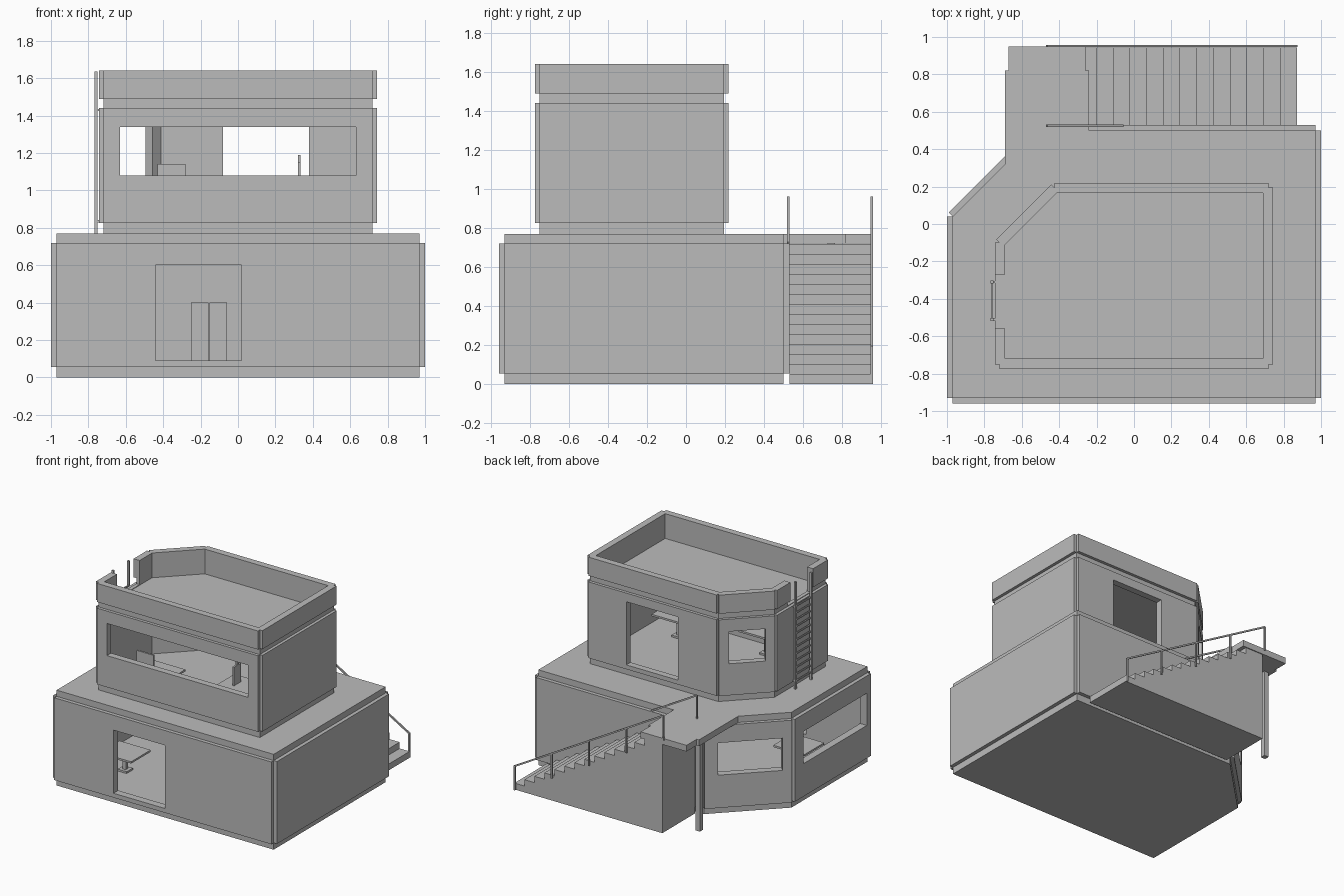
import bpy, bmesh
from mathutils import Vector

if "Cube" in bpy.data.objects:
    bpy.data.objects.remove(bpy.data.objects["Cube"])

GREY = (0.5, 0.5, 0.5, 1)
mat = bpy.data.materials.new("concrete grey")
mat.use_nodes = True
mat.diffuse_color = GREY
bsdf = mat.node_tree.nodes["Principled BSDF"]
bsdf.inputs["Base Color"].default_value = GREY
bsdf.inputs["Roughness"].default_value = 0.9


def finish(name, bm):
    bmesh.ops.recalc_face_normals(bm, faces=bm.faces)
    me = bpy.data.meshes.new(name)
    bm.to_mesh(me)
    bm.free()
    me.materials.append(mat)
    ob = bpy.data.objects.new(name, me)
    bpy.context.scene.collection.objects.link(ob)
    return ob


def add_prism(bm, poly, z0, z1):
    low = [bm.verts.new((p[0], p[1], z0)) for p in poly]
    top = [bm.verts.new((p[0], p[1], z1)) for p in poly]
    bm.faces.new(low[::-1])
    bm.faces.new(top)
    for i in range(len(poly)):
        j = (i + 1) % len(poly)
        bm.faces.new((low[i], low[j], top[j], top[i]))


def prism(name, poly, z0, z1):
    bm = bmesh.new()
    add_prism(bm, poly, z0, z1)
    return finish(name, bm)


def rect(x0, x1, y0, y1):
    return [(x0, y0), (x1, y0), (x1, y1), (x0, y1)]


def add_box(bm, x, y, z):
    add_prism(bm, rect(*x, *y), *z)


def add_bar(bm, p, q, w=0.012):
    """Thin square bar between two points."""
    p, q = Vector(p), Vector(q)
    rot = (q - p).to_track_quat('Z', 'Y').to_matrix().to_4x4()
    rot.translation = (p + q) / 2
    made = bmesh.ops.create_cube(bm, size=1)["verts"]
    bmesh.ops.scale(bm, vec=(w, w, (q - p).length), verts=made)
    bmesh.ops.transform(bm, matrix=rot, verts=made)


def edges(poly):
    """Start, end and outward normal of every side."""
    pts = [Vector(p) for p in poly]
    for i, a in enumerate(pts):
        b = pts[(i + 1) % len(pts)]
        d = (b - a).normalized()
        yield a, b, Vector((d.y, -d.x))


def offset(poly, d):
    side = list(edges(poly))
    out = []
    for i, (a, _, n) in enumerate(side):
        m = side[i - 1][2]
        out.append(a + (n + m) * d / (1 + n.dot(m)))
    return out


def shell(name, poly, thick, z0, z1):
    """Hollow wall ring following the footprint."""
    bm = bmesh.new()
    inner = offset(poly, -thick)
    loops = [[bm.verts.new((p[0], p[1], z)) for p in ring]
             for ring, z in ((poly, z0), (poly, z1), (inner, z1), (inner, z0))]
    n = len(poly)
    for k in range(4):
        a, b = loops[k], loops[(k + 1) % 4]
        for i in range(n):
            j = (i + 1) % n
            bm.faces.new((a[i], a[j], b[j], b[i]))
    return finish(name, bm)


def panels(name, poly, depth, bands):
    """Raised panel on each side, leaving notched corners."""
    bm = bmesh.new()
    for a, b, n in edges(poly):
        for z0, z1 in bands:
            add_prism(bm, [a, a + n * depth, b + n * depth, b], z0, z1)
    return finish(name, bm)


def cut(targets, openings):
    """Cut wall openings given as two plan points and two heights."""
    bm = bmesh.new()
    for a, b, z0, z1 in openings:
        a, b = Vector(a), Vector(b)
        d = (b - a).normalized()
        n = Vector((d.y, -d.x)) * 0.1
        add_prism(bm, [a - n, a + n, b + n, b - n], z0, z1)
    cutter = finish("opening_cutter", bm)
    cutter.hide_render = True
    for ob in targets:
        mod = ob.modifiers.new("openings", 'BOOLEAN')
        mod.operation, mod.solver, mod.object = 'DIFFERENCE', 'EXACT', cutter
        bpy.context.view_layer.objects.active = ob
        bpy.ops.object.modifier_apply(modifier=mod.name)
    bpy.data.objects.remove(cutter)


# Lower storey
base = [(-.97, -.93), (.97, -.93), (.97, .50), (-.51, .50), (-.97, .04)]
low_wall = shell("lower_wall", base, .03, 0, .77)
low_panels = panels("lower_wall_panels", base, .03, [(.055, .72)])
cut([low_wall, low_panels], [
    ((-.44, -.94), (.02, -.94), .09, .60),
    ((-.98, -.07), (-.98, -.88), .32, .58),
    ((-.59, .44), (-.93, .10), .32, .58)])
prism("lower_floor", offset(base, -.03), 0, .055)
prism("terrace", offset(base, -.03), .72, .77)

# Upper storey with roof parapet
tower = [(-.72, -.75), (.72, -.75), (.72, .195), (-.425, .195), (-.72, -.10)]
up_wall = shell("upper_wall", tower, .03, .77, 1.64)
up_panels = panels("upper_wall_panels", tower, .024, [(.825, 1.44), (1.49, 1.64)])
cut([up_wall, up_panels], [
    ((-.63, -.76), (.63, -.76), 1.08, 1.34),
    ((.38, .20), (-.08, .20), .86, 1.37),
    ((-.482, .145), (-.675, -.048), 1.08, 1.34),
    ((-.73, -.27), (-.73, -.56), 1.445, 1.8)])
prism("upper_floor", offset(tower, -.03), .77, .825)
prism("roof", offset(tower, -.03), 1.40, 1.44)

# Landing and its post
prism("landing", [(-.69, .32), (-.51, .50), (-.24, .50), (-.24, .82), (-.26, .82),
                  (-.26, .95), (-.67, .95), (-.67, .82), (-.69, .82)], .72, .77)
prism("landing_post", rect(-.66, -.62, .725, .765), 0, .72)

# Solid stair: stepped profile extruded across its width
START, TREAD, RISE, END = .872, .0893, .0513, -.45
profile = [(START, 0)]
for i in range(14):
    x = START - i * TREAD
    profile += [(x, (i + 1) * RISE), (max(x - TREAD, END), (i + 1) * RISE)]
profile[-1] = (END, 14 * RISE)
profile.append((END, 0))
bm = bmesh.new()
face = bm.faces.new([bm.verts.new((x, .53, z)) for x, z in profile])
ext = bmesh.ops.extrude_face_region(bm, geom=[face])["geom"]
bmesh.ops.translate(bm, vec=(0, .415, 0),
                    verts=[v for v in ext if isinstance(v, bmesh.types.BMVert)])
finish("stair", bm)


def rail_z(x):
    return .19 + (.87 - x) * RISE / TREAD


# Handrails
bm = bmesh.new()
add_bar(bm, (.87, .952, rail_z(.87)), (-.465, .952, rail_z(-.465)))
for i in range(5):
    x = .865 - i * .3325
    add_bar(bm, (x, .952, max(0, rail_z(x) - .2)), (x, .952, rail_z(x)))
finish("outer_handrail", bm)
bm = bmesh.new()
add_bar(bm, (-.06, .525, rail_z(-.06)), (-.465, .525, rail_z(-.465)))
add_bar(bm, (-.465, .525, .77), (-.465, .525, rail_z(-.465)))
finish("inner_handrail", bm)

# Roof ladder
bm = bmesh.new()
for y in (-.31, -.51):
    add_bar(bm, (-.76, y, .77), (-.76, y, 1.635), .016)
    for z in (.835, 1.43):
        add_bar(bm, (-.76, y, z), (-.72, y, z))
for i in range(12):
    z = .83 + i * .055
    add_bar(bm, (-.76, -.31, z), (-.76, -.51, z), .01)
finish("roof_ladder", bm)


def table(name, x, y, floor, top):
    """Table top on a round-footed pedestal."""
    bm = bmesh.new()
    cx, cy = sum(x) / 2, sum(y) / 2
    add_box(bm, x, y, (top - .015, top))
    add_bar(bm, (cx, cy, floor), (cx, cy, top), .03)
    add_box(bm, (cx - .04, cx + .04), (cy - .04, cy + .04), (floor, floor + .015))
    finish(name, bm)


# Furniture
table("lower_table", (-.78, -.50), (-.65, -.40), .055, .21)
table("upper_left_desk", (-.50, -.12), (-.68, -.50), .825, 1.0)
table("upper_right_desk", (.22, .56), (-.58, -.36), .825, 1.0)
prism("desk_screen", rect(-.43, -.28, -.68, -.665), 1.0, 1.14)
prism("side_screen", rect(.32, .335, -.53, -.44), 1.0, 1.15)
prism("side_screen_mast", rect(.32, .335, -.49, -.475), 1.15, 1.19)
for name, x in (("left", -.25), ("right", -.153)):
    prism("cabinet_" + name, rect(x, x + .093, .38, .47), .055, .40)
